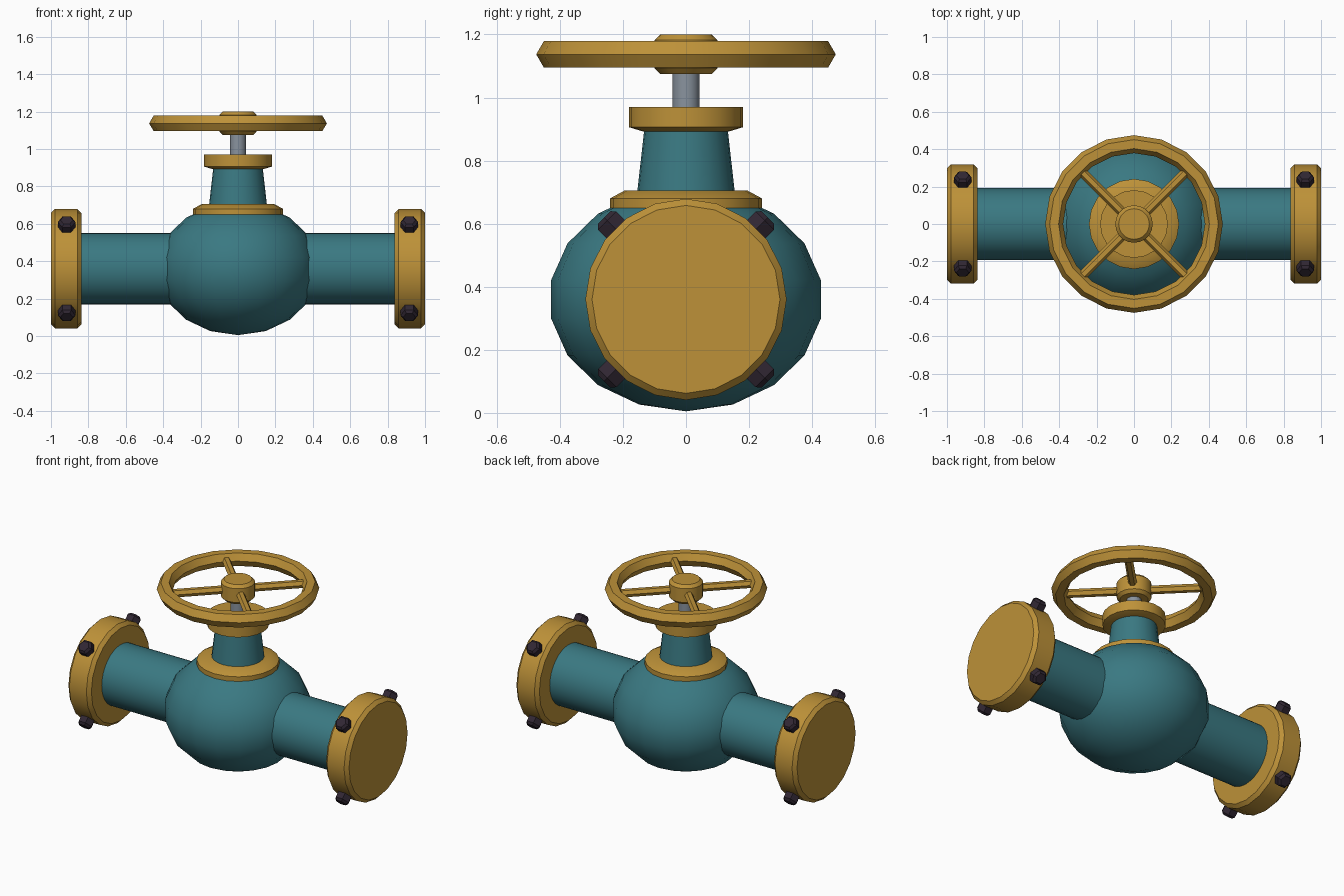
import bpy, bmesh
from math import radians, sin, cos, pi
from mathutils import Matrix, Vector

cube = bpy.data.objects.get("Cube")
if cube:
    bpy.data.objects.remove(cube, do_unlink=True)


def material(name, rgb):
    m = bpy.data.materials.new(name)
    m.use_nodes = True
    m.diffuse_color = (*rgb, 1)
    bsdf = m.node_tree.nodes["Principled BSDF"]
    bsdf.inputs["Base Color"].default_value = (*rgb, 1)
    bsdf.inputs["Roughness"].default_value = 0.6
    return m


TEAL = material("teal paint", (0.042, 0.19, 0.223))
BRASS = material("brass", (0.51, 0.285, 0.04))
STEEL = material("grey steel", (0.25, 0.29, 0.34))
IRON = material("dark iron", (0.03, 0.02, 0.033))

CENTRE_Z = 0.36
WHEEL_Z = 1.137


def lathe(name, profile, mat, sides=20, matrix=Matrix(), closed=False):
    """Revolve (radius, height) points about the local z axis."""
    bm = bmesh.new()
    verts = [bm.verts.new((r, 0, h)) for r, h in profile]
    pairs = list(zip(verts, verts[1:]))
    if closed:
        pairs.append((verts[-1], verts[0]))
    edges = [bm.edges.new(p) for p in pairs]
    bmesh.ops.spin(bm, geom=verts + edges, cent=(0, 0, 0), axis=(0, 0, 1),
                   angle=2 * pi, steps=sides, use_duplicate=False)
    bmesh.ops.remove_doubles(bm, verts=bm.verts, dist=0.0005)
    bm.transform(matrix)
    bmesh.ops.recalc_face_normals(bm, faces=bm.faces)
    mesh = bpy.data.meshes.new(name)
    bm.to_mesh(mesh)
    bm.free()
    mesh.materials.append(mat)
    obj = bpy.data.objects.new(name, mesh)
    bpy.context.collection.objects.link(obj)
    bpy.ops.object.select_all(action='DESELECT')
    obj.select_set(True)
    bpy.context.view_layer.objects.active = obj
    bpy.ops.object.shade_smooth_by_angle(angle=radians(30))
    return obj


def solid(r, low, high, bevel_low=0.0, bevel_high=0.0):
    """Profile of a capped cylinder with optional chamfers."""
    pts = [(0, low), (r - bevel_low, low)]
    if bevel_low:
        pts.append((r, low + bevel_low))
    if bevel_high:
        pts.append((r, high - bevel_high))
    return pts + [(r - bevel_high, high), (0, high)]


# Flattened round valve body
rings = 9
body = [(0.434 * sin(pi * i / rings), -0.355 * cos(pi * i / rings))
        for i in range(rings + 1)]
lathe("valve_body", body, TEAL, 20, Matrix.Translation((0, 0, CENTRE_Z)))

# Pipes, end flanges and the bolts set radially in each flange rim
for side, s in (("left", 1), ("right", -1)):
    along = Matrix.Translation((0, 0, CENTRE_Z)) @ Matrix.Rotation(s * pi / 2, 4, 'Y')
    lathe(f"{side}_pipe", solid(0.192, 0.2, 0.86), TEAL, 32, along)
    lathe(f"{side}_flange", solid(0.319, 0.837, 1.0, 0.021, 0.021), BRASS, 20, along)
    for i in range(4):
        spot = Matrix.Translation((s * 0.916, 0, CENTRE_Z))
        turn = Matrix.Rotation(pi / 4 + i * pi / 2, 4, 'X')
        lathe(f"{side}_flange_bolt_{i + 1}", solid(0.047, 0.28, 0.367, 0, 0.014),
              IRON, 6, spot @ turn)

# Bonnet stack above the body
lathe("bonnet_flange", [(0, 0.645), (0.241, 0.645), (0.241, 0.68),
                        (0.195, 0.705), (0, 0.705)], BRASS)
lathe("bonnet_neck", [(0, 0.68), (0.157, 0.68), (0.131, 0.91), (0, 0.91)], TEAL, 24)
lathe("packing_collar", [(0, 0.893), (0.138, 0.893), (0.181, 0.906),
                         (0.181, 0.97), (0, 0.97)], BRASS)
lathe("stem", solid(0.043, 0.95, 1.1), STEEL, 16)

# Handwheel: hub, six-sided rim and four spokes
lathe("wheel_hub", solid(0.1, 1.075, 1.2, 0.018, 0.018), BRASS)
rim = [(0.427 + 0.048 * cos(i * pi / 3), WHEEL_Z + 0.048 * sin(i * pi / 3))
       for i in range(6)]
lathe("wheel_rim", rim, BRASS, 20, closed=True)
for i in range(4):
    aim = Vector((cos(pi / 4 + i * pi / 2), sin(pi / 4 + i * pi / 2), 0))
    turn = aim.to_track_quat('Z', 'Y').to_matrix().to_4x4()
    lathe(f"wheel_spoke_{i + 1}", solid(0.025, 0.05, 0.4), BRASS, 6,
          Matrix.Translation((0, 0, WHEEL_Z)) @ turn)
